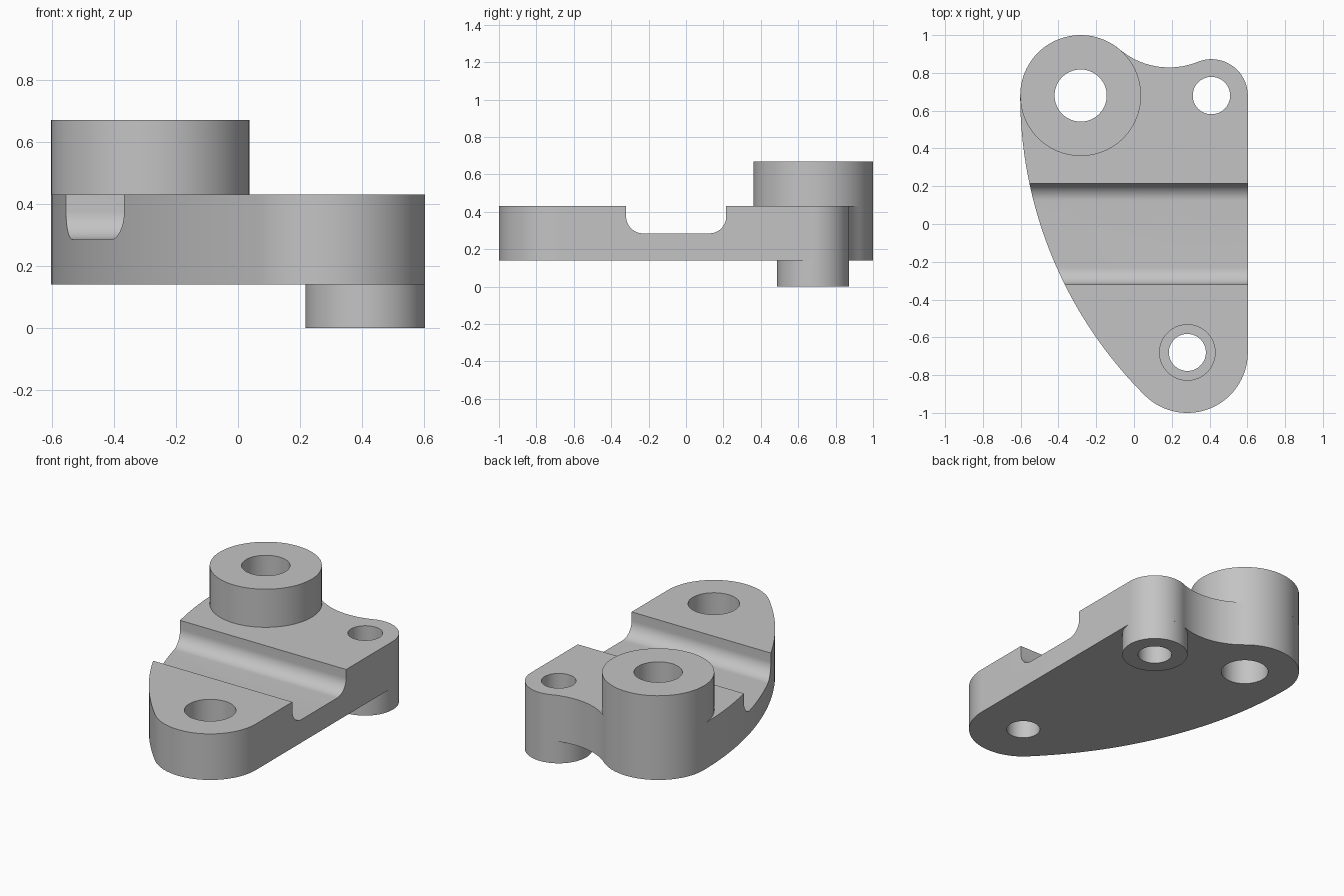
import bpy, bmesh
from math import atan2, cos, hypot, pi, sin, sqrt, radians
from mathutils import Vector

default = bpy.data.objects.get("Cube")
if default:
    bpy.data.objects.remove(default, do_unlink=True)

grey = bpy.data.materials.new("machined grey")
grey.use_nodes = True
colour = (0.55, 0.55, 0.55, 1)
grey.diffuse_color = colour
grey.node_tree.nodes["Principled BSDF"].inputs["Base Color"].default_value = colour

# Main dimensions
BACK_Y, FRONT_Y = 0.68, -0.68
BIG = Vector((-0.2825, BACK_Y))
SMALL = Vector((0.41, BACK_Y))
FRONT = Vector((0.2825, FRONT_Y))
BIG_R, SMALL_R = 0.32, 0.1925
BOTTOM, DECK, TOP = 0.14, 0.43, 0.67


def arc(centre, radius, start, end, steps):
    """Points along an arc, angles in radians, both ends included."""
    return [Vector((centre[0] + radius * cos(start + (end - start) * i / steps),
                    centre[1] + radius * sin(start + (end - start) * i / steps)))
            for i in range(steps + 1)]


def prism(name, points, offset):
    """Closed solid swept from a planar outline along an offset."""
    bm = bmesh.new()
    face = bm.faces.new([bm.verts.new(p) for p in points])
    swept = bmesh.ops.extrude_face_region(bm, geom=[face], use_keep_orig=True)
    moved = [v for v in swept["geom"] if isinstance(v, bmesh.types.BMVert)]
    bmesh.ops.translate(bm, verts=moved, vec=offset)
    bmesh.ops.remove_doubles(bm, verts=bm.verts, dist=0.0001)
    bmesh.ops.recalc_face_normals(bm, faces=bm.faces)
    mesh = bpy.data.meshes.new(name)
    bm.to_mesh(mesh)
    bm.free()
    mesh.materials.append(grey)
    obj = bpy.data.objects.new(name, mesh)
    bpy.context.collection.objects.link(obj)
    return obj


def cylinder(name, centre, radius, low, high):
    ring = arc(centre, radius, 0, 2 * pi, 96)[:-1]
    return prism(name, [(p.x, p.y, low) for p in ring], (0, 0, high - low))


def cut(obj, cutters):
    """Subtract the cutters, bake the result and remove them."""
    for cutter in cutters:
        cutter.hide_render = True
        mod = obj.modifiers.new("cut", 'BOOLEAN')
        mod.operation = 'DIFFERENCE'
        mod.solver = 'EXACT'
        mod.object = cutter
    graph = bpy.context.evaluated_depsgraph_get()
    baked = bpy.data.meshes.new_from_object(obj.evaluated_get(graph))
    obj.modifiers.clear()
    obj.data = baked
    for cutter in cutters:
        bpy.data.objects.remove(cutter, do_unlink=True)


def angle_to(a, b):
    return atan2(b[1] - a[1], b[0] - a[0])


# Concave back edge: an arc tangent to both rear lobes
waist_r = 0.407
span = SMALL.x - BIG.x
d1, d2 = waist_r + BIG_R, waist_r + SMALL_R
along = (d1 ** 2 - d2 ** 2 + span ** 2) / (2 * span)
waist = Vector((BIG.x + along, BACK_Y + sqrt(d1 ** 2 - along ** 2)))

# Bowed left edge: a wide arc tangent to the large lobe and the front lobe
dx, dy = FRONT.x - BIG.x, BACK_Y - FRONT_Y
bow_r = BIG_R + (dx ** 2 + dy ** 2) / (2 * dx)
bow = Vector((BIG.x - BIG_R + bow_r, BACK_Y))
bow_end = angle_to(bow, FRONT) + 2 * pi

# Plate outline, counter-clockwise
outline = (arc(SMALL, SMALL_R, 0, angle_to(SMALL, waist), 32)
           + arc(waist, waist_r, angle_to(waist, SMALL), angle_to(waist, BIG), 24)
           + arc(BIG, BIG_R, angle_to(BIG, waist), pi, 36)
           + arc(bow, bow_r, pi, bow_end, 40)
           + arc(FRONT, BIG_R, bow_end, 2 * pi, 40))
clean = [p for i, p in enumerate(outline) if (p - outline[i - 1]).length > 0.0005]
plate = prism("plate", [(p.x, p.y, BOTTOM) for p in clean], (0, 0, DECK - BOTTOM))

# Cross groove with rounded bottom corners
g0, g1, floor, fillet = -0.32, 0.215, 0.285, 0.09
profile = ([Vector((g0, DECK + 0.1))]
           + arc((g0 + fillet, floor + fillet), fillet, pi, 1.5 * pi, 16)
           + arc((g1 - fillet, floor + fillet), fillet, 1.5 * pi, 2 * pi, 16)
           + [Vector((g1, DECK + 0.1))])
groove = prism("groove_cutter", [(-1, p.x, p.y) for p in profile], (2, 0, 0))

# Bosses above and below the plate
upper_boss = cylinder("upper_boss", BIG, BIG_R, DECK, TOP)
lower_boss = cylinder("lower_boss", SMALL, SMALL_R, 0, BOTTOM)


def drill(centre, radius, low=-0.1):
    return cylinder("drill", centre, radius, low, 0.9)


# Through holes and the front counterbore
cut(plate, [groove, drill(BIG, 0.138), drill(SMALL, 0.099),
            drill(FRONT, 0.098), drill(FRONT, 0.147, DECK - 0.15)])
cut(upper_boss, [drill(BIG, 0.138)])
cut(lower_boss, [drill(SMALL, 0.099)])

# Smooth curved walls, crisp edges
bpy.ops.object.select_all(action='DESELECT')
for obj in (plate, upper_boss, lower_boss):
    obj.select_set(True)
bpy.context.view_layer.objects.active = plate
bpy.ops.object.shade_smooth_by_angle(angle=radians(30))
